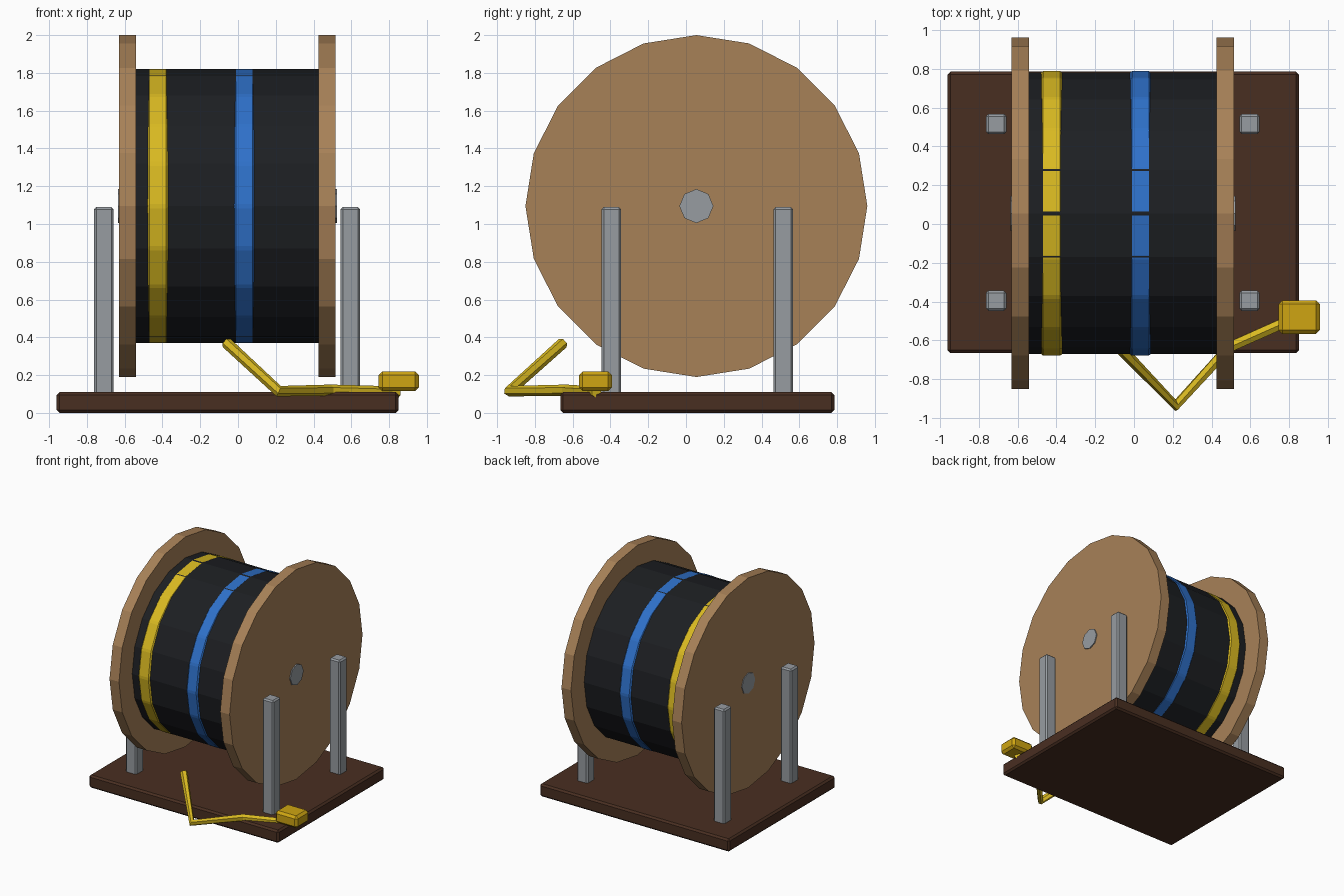
import bpy
from math import pi, radians

if "Cube" in bpy.data.objects:
    bpy.data.objects.remove(bpy.data.objects["Cube"])


def material(name, rgb):
    m = bpy.data.materials.new(name)
    m.diffuse_color = [(c / 255) ** 2.2 for c in rgb] + [1]
    m.use_nodes = True
    m.node_tree.nodes["Principled BSDF"].inputs["Base Color"].default_value = m.diffuse_color
    return m


WOOD = material("wood", (166, 128, 88))
DARK = material("dark_wood", (74, 50, 38))
STEEL = material("steel", (150, 155, 160))
BLACK = material("black_cable", (34, 36, 39))
YELLOW = material("yellow_tape", (216, 184, 38))
BLUE = material("blue_tape", (50, 112, 200))
GOLD = material("gold", (205, 163, 25))

CY, CZ = 0.055, 1.095  # reel axis


def finish(o, name, mat, bevel=0, angle=30):
    o.name = name
    o.data.materials.append(mat)
    if bevel:
        b = o.modifiers.new("bevel", 'BEVEL')
        b.width, b.segments = bevel, 1
        b.limit_method, b.angle_limit = 'ANGLE', radians(angle)
    return o


def box(name, lo, hi, mat, bevel):
    bpy.ops.mesh.primitive_cube_add(size=1, location=[(a + b) / 2 for a, b in zip(lo, hi)])
    o = bpy.context.object
    o.scale = [b - a for a, b in zip(lo, hi)]
    bpy.ops.object.transform_apply(location=False, rotation=False, scale=True)
    return finish(o, name, mat, bevel)


def disc(name, x0, x1, r, sides, mat, bevel=0, ry=None):
    bpy.ops.mesh.primitive_cylinder_add(vertices=sides, radius=1, depth=1,
                                        location=((x0 + x1) / 2, CY, CZ),
                                        rotation=(0, pi / 2, 0))
    o = bpy.context.object
    o.scale = (r, ry or r, x1 - x0)
    bpy.ops.object.transform_apply(location=False, rotation=True, scale=True)
    return finish(o, name, mat, bevel, 10)


# Base plate and four posts
box("base", (-0.96, -0.665, 0), (0.85, 0.785, 0.11), DARK, 0.015)
for side, x in (("left", -0.71), ("right", 0.595)):
    for end, y in (("front", -0.395), ("back", 0.515)):
        box(f"post_{end}_{side}", (x - 0.052, y - 0.052, 0.005),
            (x + 0.052, y + 0.052, 1.09), STEEL, 0.012)

# Reel: flanges, wound cable and axle
disc("flange_left", -0.63, -0.54, 0.905, 20, WOOD)
disc("flange_right", 0.425, 0.515, 0.905, 20, WOOD)
disc("cable_drum", -0.55, 0.435, 0.725, 20, BLACK)
disc("axle", -0.636, 0.524, 0.09, 8, STEEL)

# Tape bands: slightly oval, bevelled so the drum corners show on top
disc("yellow_band", -0.48, -0.368, 0.7252, 20, YELLOW, 0.012, 0.735)
disc("blue_band", -0.022, 0.088, 0.7252, 20, BLUE, 0.012, 0.735)

# Loose cable end
path = [(-0.06, -0.652, 0.37), (0.215, -0.935, 0.115),
        (0.49, -0.635, 0.12), (0.85, -0.475, 0.11)]
c = bpy.data.curves.new("loose_cable", 'CURVE')
c.dimensions = '3D'
c.bevel_depth, c.bevel_resolution, c.use_fill_caps = 0.03, 1, True
s = c.splines.new('POLY')
s.points.add(len(path) - 1)
for p, co in zip(s.points, path):
    p.co = (*co, 1)
s.use_smooth = False
cable = bpy.data.objects.new("loose_cable", c)
bpy.context.collection.objects.link(cable)
finish(cable, "loose_cable", YELLOW)

# Plug
box("plug", (0.745, -0.567, 0.115), (0.957, -0.393, 0.22), GOLD, 0.02)
